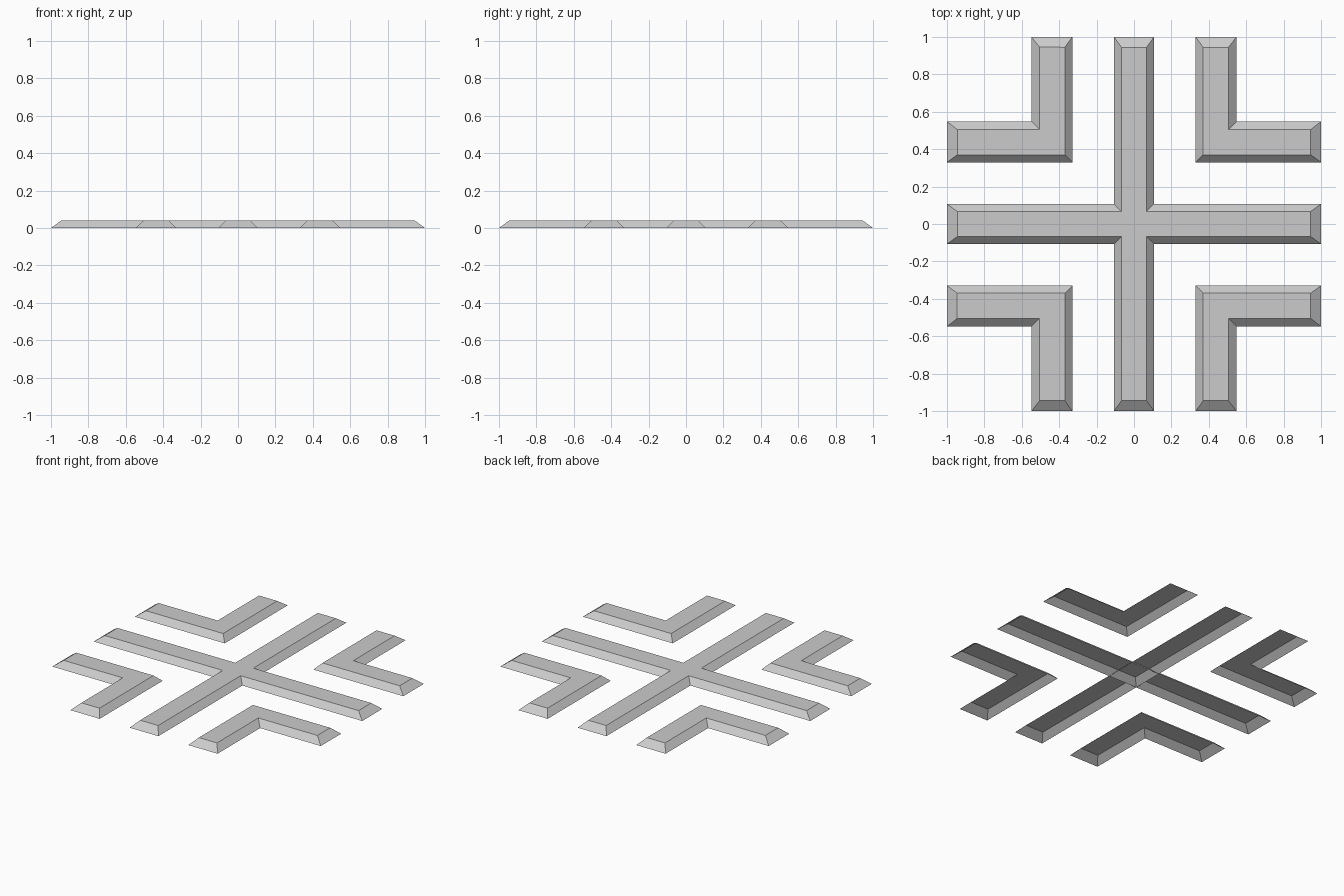
import bpy
import bmesh
from math import pi
from mathutils import Matrix

if "Cube" in bpy.data.objects:
    bpy.data.objects.remove(bpy.data.objects["Cube"], do_unlink=True)

HEIGHT = 0.04
END = 1.0          # outer reach of every bar
BAR = 0.107        # half width of the cross bars
NEAR, FAR = 0.33, 0.548   # band filled by each corner bracket

# Where each base coordinate lands on the narrower top
TOP = {END: 0.945, BAR: 0.067, NEAR: 0.37, FAR: 0.505}

grey = bpy.data.materials.new("plain_grey")
grey.use_nodes = True
colour = (0.6, 0.6, 0.6, 1)
grey.diffuse_color = colour
grey.node_tree.nodes["Principled BSDF"].inputs["Base Color"].default_value = colour


def inset(v):
    return TOP[abs(v)] * (1 if v > 0 else -1)


def sloped_shell(name, outline, turn=0.0, capped=True):
    """Sloping walls over a counter-clockwise outline, open underneath."""
    bm = bmesh.new()
    base = [bm.verts.new((x, y, 0)) for x, y in outline]
    top = [bm.verts.new((inset(x), inset(y), HEIGHT)) for x, y in outline]
    count = len(outline)
    for i in range(count):
        j = (i + 1) % count
        bm.faces.new((base[i], base[j], top[j], top[i]))
    if capped:
        bm.faces.new(top)
    bm.transform(Matrix.Rotation(turn, 4, "Z"))
    mesh = bpy.data.meshes.new(name)
    bm.to_mesh(mesh)
    bm.free()
    mesh.materials.append(grey)
    bpy.context.collection.objects.link(bpy.data.objects.new(name, mesh))


# Central cross: one arm's three corners, turned four times
cross = []
arm = [(END, -BAR), (END, BAR), (BAR, BAR)]
for _ in range(4):
    cross += arm
    arm = [(-y, x) for x, y in arm]
sloped_shell("central_cross", cross)

# Sloping inner walls under the crossing
sloped_shell("crossing_walls",
             [(-BAR, -BAR), (BAR, -BAR), (BAR, BAR), (-BAR, BAR)], capped=False)

# Corner brackets
bracket = [(NEAR, NEAR), (END, NEAR), (END, FAR), (FAR, FAR), (FAR, END), (NEAR, END)]
for i, place in enumerate(("back_left", "back_right", "front_right", "front_left")):
    sloped_shell(place + "_bracket", bracket, i * pi / 2)
